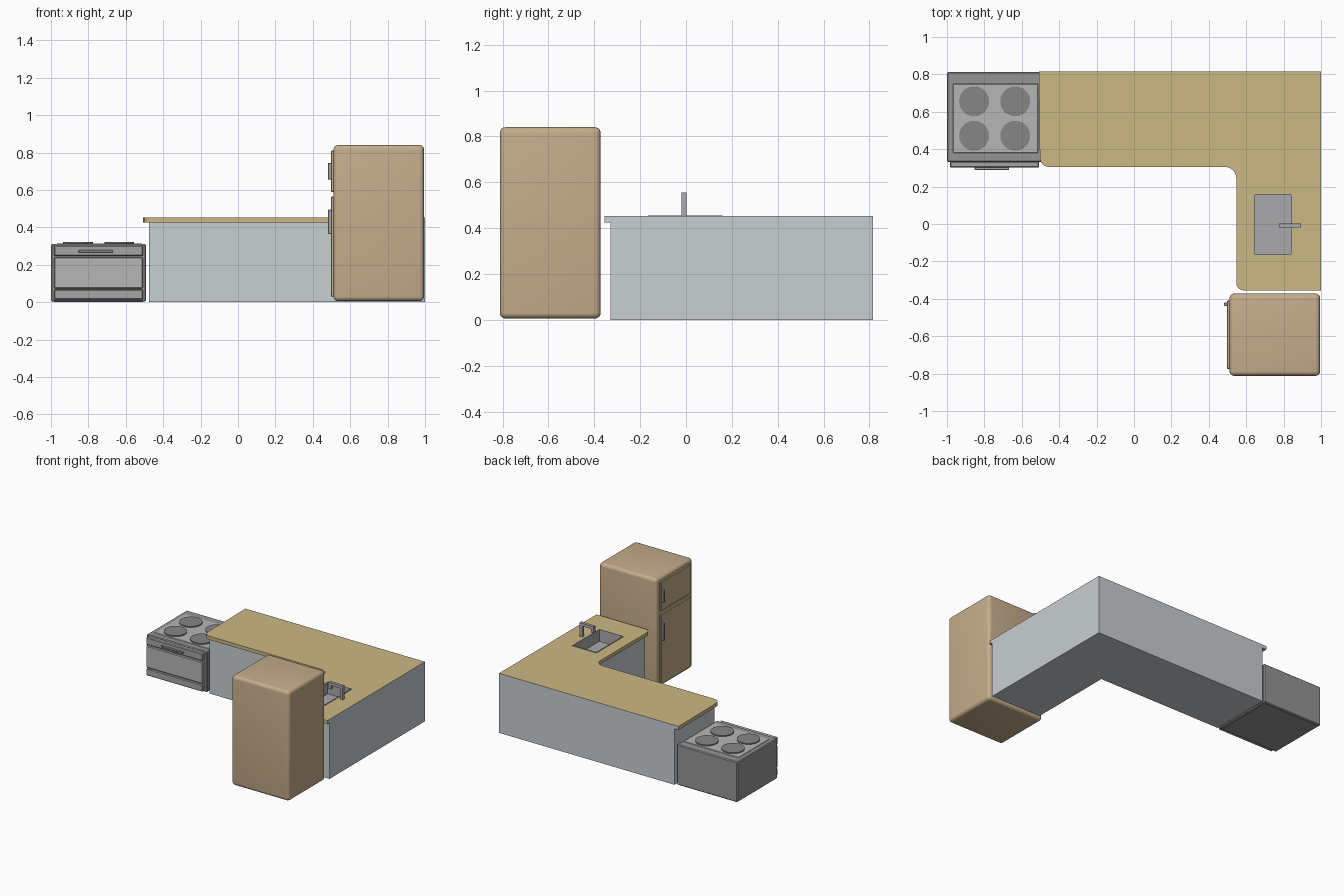
import bpy, bmesh, math
from mathutils import Vector

if "Cube" in bpy.data.objects:
    bpy.data.objects.remove(bpy.data.objects["Cube"])


def material(name, r, g, b):
    m = bpy.data.materials.new(name)
    m.diffuse_color = (r, g, b, 1)
    m.use_nodes = True
    m.node_tree.nodes["Principled BSDF"].inputs["Base Color"].default_value = m.diffuse_color
    return m


TAN = material("worktop_tan", 0.60, 0.48, 0.23)
FRIDGE = material("fridge_beige", 0.56, 0.42, 0.26)
DARK = material("stove_grey", 0.30, 0.30, 0.30)
MID = material("panel_grey", 0.38, 0.38, 0.38)
LIGHT = material("hob_grey", 0.47, 0.47, 0.47)
BURNER = material("burner_grey", 0.24, 0.24, 0.24)
STEEL = material("steel", 0.40, 0.40, 0.42)
CABINET = material("cabinet_grey", 0.58, 0.62, 0.64)


def finish(name, bm, mat=None):
    bmesh.ops.recalc_face_normals(bm, faces=bm.faces)
    me = bpy.data.meshes.new(name)
    bm.to_mesh(me)
    bm.free()
    ob = bpy.data.objects.new(name, me)
    bpy.context.collection.objects.link(ob)
    if mat:
        me.materials.append(mat)
    return ob


def smooth(ob):
    bpy.ops.object.select_all(action='DESELECT')
    ob.select_set(True)
    bpy.context.view_layer.objects.active = ob
    bpy.ops.object.shade_smooth_by_angle(angle=math.radians(35))


def cube_bm(x, y, z):
    bm = bmesh.new()
    bmesh.ops.create_cube(bm, size=1)
    for v in bm.verts:
        v.co = Vector([lo + (c + 0.5) * (hi - lo) for c, (lo, hi) in zip(v.co, (x, y, z))])
    return bm


def box(name, x, y, z, mat=None, bevel=0, segs=1):
    bm = cube_bm(x, y, z)
    if bevel:
        bmesh.ops.bevel(bm, geom=bm.edges[:], offset=bevel, segments=segs,
                        profile=0.5, affect='EDGES')
    ob = finish(name, bm, mat)
    if segs > 1:
        smooth(ob)
    return ob


def disc(name, x, y, z0, z1, r, mat, n=32):
    bm = bmesh.new()
    bmesh.ops.create_cone(bm, cap_ends=True, segments=n, radius1=r, radius2=r, depth=z1 - z0)
    bmesh.ops.translate(bm, verts=bm.verts, vec=(x, y, (z0 + z1) / 2))
    ob = finish(name, bm, mat)
    smooth(ob)
    return ob


def rounded(points, n=6):
    """Points are (x, y, radius); right-angled corners become arcs."""
    out = []
    for i, (x, y, r) in enumerate(points):
        p = Vector((x, y))
        if not r:
            out.append(p)
            continue
        a = (Vector(points[i - 1][:2]) - p).normalized() * r
        b = (Vector(points[(i + 1) % len(points)][:2]) - p).normalized() * r
        for k in range(n + 1):
            t = math.pi / 2 * k / n
            out.append(p + a * (1 - math.sin(t)) + b * (1 - math.cos(t)))
    return out


def prism(name, outline, z0, z1, mat=None, top=True):
    bm = bmesh.new()
    face = bm.faces.new([bm.verts.new((p.x, p.y, z0)) for p in outline])
    ext = bmesh.ops.extrude_face_region(bm, geom=[face], use_keep_orig=True)
    moved = [g for g in ext['geom'] if isinstance(g, bmesh.types.BMVert)]
    bmesh.ops.translate(bm, verts=moved, vec=(0, 0, z1 - z0))
    if not top:
        caps = [g for g in ext['geom'] if isinstance(g, bmesh.types.BMFace)]
        bmesh.ops.delete(bm, geom=caps, context='FACES_ONLY')
    return finish(name, bm, mat)


# L-shaped cabinet carcass, open under the worktop
prism("cabinet", rounded([(-0.475, 0.815, 0), (-0.475, 0.335, 0), (0.575, 0.335, 0),
                          (0.575, -0.33, 0), (1, -0.33, 0), (1, 0.815, 0)]),
      0, 0.426, CABINET, top=False)

# Worktop with rounded front corners, wall sides in cabinet grey
worktop = prism("worktop", rounded([(-0.508, 0.815, 0), (-0.503, 0.305, 0.05),
                                    (0.547, 0.305, 0.06), (0.547, -0.355, 0.04),
                                    (1, -0.355, 0), (1, 0.815, 0)]), 0.425, 0.452, TAN)
worktop.data.materials.append(CABINET)
for f in worktop.data.polygons:
    if f.normal.x > 0.99 and f.center.x > 0.99 or f.normal.y > 0.99:
        f.material_index = 1
cutter = box("sink_cutter", (0.643, 0.842), (-0.162, 0.157), (0.36, 0.6), TAN)
cutter.hide_render = True
cutter.hide_set(True)
cut = worktop.modifiers.new("sink_hole", 'BOOLEAN')
cut.object = cutter
cut.operation = 'DIFFERENCE'
cut.solver = 'EXACT'

# Sink basin
bm = cube_bm((0.64, 0.845), (-0.165, 0.16), (0.35, 0.456))
bm.normal_update()
floor = max(bm.faces, key=lambda f: f.normal.z)
bmesh.ops.inset_region(bm, faces=[floor], thickness=0.008)
ext = bmesh.ops.extrude_face_region(bm, geom=[floor])
moved = [g for g in ext['geom'] if isinstance(g, bmesh.types.BMVert)]
bmesh.ops.translate(bm, verts=moved, vec=(0, 0, -0.09))
if floor.is_valid:
    bmesh.ops.delete(bm, geom=[floor], context='FACES_ONLY')
finish("sink_basin", bm, STEEL)
disc("sink_drain", 0.73, 0, 0.364, 0.369, 0.017, MID, 20)

# Tap: upright, arm and spout in one profile
tap = [(0.893, 0.45), (0.893, 0.556), (0.775, 0.556), (0.775, 0.505),
       (0.795, 0.505), (0.795, 0.534), (0.868, 0.534), (0.868, 0.45)]
bm = bmesh.new()
face = bm.faces.new([bm.verts.new((x, -0.019, z)) for x, z in tap])
ext = bmesh.ops.extrude_face_region(bm, geom=[face], use_keep_orig=True)
bmesh.ops.translate(bm, vec=(0, 0.022, 0),
                    verts=[g for g in ext['geom'] if isinstance(g, bmesh.types.BMVert)])
finish("tap", bm, STEEL)

# Stove body and base
box("stove_body", (-1, -0.492), (0.332, 0.812), (0.004, 0.31), DARK, 0.006)
box("stove_base", (-0.985, -0.507), (0.345, 0.80), (0, 0.006), DARK)
box("stove_hob", (-0.968, -0.512), (0.38, 0.75), (0.305, 0.314), LIGHT, 0.003)
for i, x in enumerate((-0.855, -0.635)):
    for j, y in enumerate((0.472, 0.656)):
        disc(f"burner_{i}_{j}", x, y, 0.312, 0.322, 0.08, BURNER)

# Stove front panels and handle
for name, z in (("stove_drawer", (0.014, 0.068)), ("stove_door", (0.074, 0.24)),
                ("stove_control_panel", (0.247, 0.304))):
    box(name, (-0.984, -0.508), (0.302, 0.334), z, LIGHT if name == "stove_door" else MID, 0.005)
box("stove_handle", (-0.853, -0.667), (0.29, 0.304), (0.266, 0.278), MID, 0.002)

# Fridge body, doors and handles
box("fridge_body", (0.511, 0.995), (-0.812, -0.372), (0.006, 0.84), FRIDGE, 0.025, 5)
for name, z in (("freezer_door", (0.59, 0.81)), ("fridge_door", (0.03, 0.565))):
    box(name, (0.496, 0.516), (-0.775, -0.41), z, FRIDGE, 0.004)
for name, z in (("freezer_handle", (0.655, 0.745)), ("fridge_handle", (0.365, 0.495))):
    box(name, (0.481, 0.499), (-0.438, -0.42), z, MID, 0.003)
